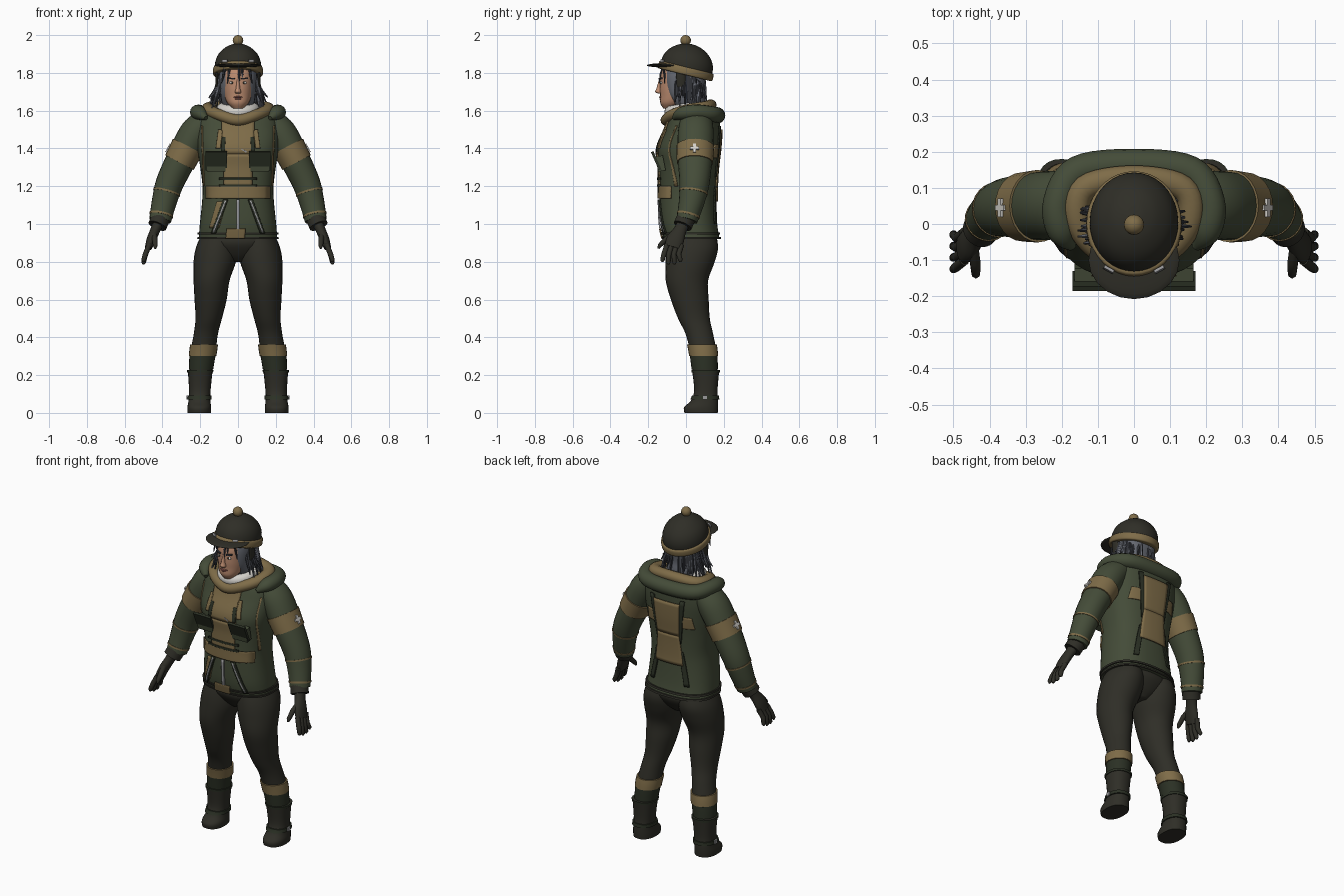
import bpy, bmesh, math, random
from mathutils import Vector, Euler

random.seed(4)
if "Cube" in bpy.data.objects:
    bpy.data.objects.remove(bpy.data.objects["Cube"], do_unlink=True)


def material(name, r, g, b):
    m = bpy.data.materials.new(name)
    m.use_nodes = True
    m.diffuse_color = (r, g, b, 1)
    m.node_tree.nodes["Principled BSDF"].inputs["Base Color"].default_value = (r, g, b, 1)
    return m


GREEN = material("olive cloth", .058, .072, .04)
TAN = material("tan cloth", .21, .15, .065)
DARK = material("charcoal cloth", .028, .027, .02)
STRAP = material("dark green webbing", .024, .03, .018)
SKIN = material("skin", .5, .26, .16)
HAIR = material("grey hair", .13, .14, .165)
LOCK = material("dark hair", .04, .043, .053)
FUR = material("white fur", .66, .64, .6)
METAL = material("silver", .32, .32, .33)
LIP = material("lips", .3, .11, .09)
parts = []


def finish(name, bm, mat):
    bmesh.ops.recalc_face_normals(bm, faces=bm.faces)
    me = bpy.data.meshes.new(name)
    bm.to_mesh(me)
    bm.free()
    me.materials.append(mat)
    ob = bpy.data.objects.new(name, me)
    bpy.context.collection.objects.link(ob)
    parts.append(ob)
    return ob


def smooth_path(st, steps=5, closed=False):
    """Catmull-Rom through stations (z, x, y, rx, ry)."""
    n, out = len(st), []
    pick = (lambda i: st[i % n]) if closed else (lambda i: st[max(0, min(n - 1, i))])
    for i in range(n if closed else n - 1):
        a, b, c, d = (pick(i + k) for k in (-1, 0, 1, 2))
        for s in range(steps):
            t = s / steps
            out.append(tuple(q + .5 * t * (r - p + t * (2 * p - 5 * q + 4 * r - w + t * (3 * (q - r) + w - p)))
                             for p, q, r, w in zip(a, b, c, d)))
    return out if closed else out + [st[-1]]


def at(st, z):
    """Station at height z on a path that runs in z."""
    for a, b in zip(st, st[1:]):
        if min(a[0], b[0]) <= z <= max(a[0], b[0]):
            t = (z - a[0]) / ((b[0] - a[0]) or 1)
            return tuple(p + t * (q - p) for p, q in zip(a, b))
    return st[0] if abs(z - st[0][0]) < abs(z - st[-1][0]) else st[-1]


def loft(name, st, mat, sx=1, ref=None, p=2, n=24, closed=False):
    """Skin rings over stations; level rings, or square to the path when ref is given."""
    bm, rings = bmesh.new(), []
    pos = [Vector((s[1], s[2], s[0])) for s in st]
    for i, s in enumerate(st):
        u, v = Vector((1, 0, 0)), Vector((0, 1, 0))
        if ref:
            t = pos[(i + 1) % len(st)] - pos[i - 1] if closed else pos[min(i + 1, len(st) - 1)] - pos[max(i - 1, 0)]
            u = t.cross(Vector(ref)).normalized()
            v = u.cross(t).normalized()
        ring = []
        for k in range(n):
            c, w = math.cos(k * math.tau / n), math.sin(k * math.tau / n)
            q = pos[i] + u * s[3] * math.copysign(abs(c) ** (2 / p), c) + v * s[4] * math.copysign(abs(w) ** (2 / p), w)
            ring.append(bm.verts.new((q.x * sx, q.y, q.z)))
        rings.append(ring)
    for a, b in list(zip(rings, rings[1:])) + ([(rings[-1], rings[0])] if closed else []):
        for k in range(n):
            bm.faces.new((a[k], a[(k + 1) % n], b[(k + 1) % n], b[k]))
    if not closed:
        bm.faces.new(rings[0])
        bm.faces.new(rings[-1])
    return finish(name, bm, mat)


def band(name, st, z0, z1, grow, mat, **kw):
    cut = [at(st, z0 + (z1 - z0) * i / 4) for i in range(5)]
    return loft(name, [(*s[:3], s[3] + grow, s[4] + grow) for s in cut], mat, **kw)


def ball(name, loc, size, mat, rot=(0, 0, 0)):
    bm = bmesh.new()
    bmesh.ops.create_uvsphere(bm, u_segments=20, v_segments=12, radius=1)
    return place(name, bm, loc, size, mat, rot)


def box(name, loc, size, mat, rot=(0, 0, 0)):
    bm = bmesh.new()
    bmesh.ops.create_cube(bm, size=1)
    return place(name, bm, loc, size, mat, rot)


def place(name, bm, loc, size, mat, rot):
    e = Euler(rot).to_matrix()
    for v in bm.verts:
        v.co = e @ Vector([a * b for a, b in zip(v.co, size)]) + Vector(loc)
    return finish(name, bm, mat)


# Jacket body
torso = smooth_path([(.92, 0, .03, .208, .148), (1, 0, .015, .202, .15), (1.12, 0, .008, .19, .148),
                     (1.2, 0, .008, .188, .148), (1.3, 0, .01, .2, .152), (1.4, 0, .012, .215, .162),
                     (1.5, 0, .035, .22, .145), (1.57, 0, .045, .2, .13), (1.61, 0, .04, .13, .1)])
P = 2.5
loft("jacket_body", torso, GREEN, p=P, n=40)
for z in (.925, .95):
    band("jacket_hem", torso, z - .006, z + .006, .008, DARK, p=P, n=40)


def patch(name, quad, mat, side=-1, lift=.003, n=10):
    """Thin cloth plate laid on the jacket; quad is four (x, z) corners."""
    bm, grid = bmesh.new(), []
    a, b, c, d = map(Vector, quad)
    for i in range(n + 1):
        row = []
        for j in range(n + 1):
            q = a.lerp(b, j / n).lerp(d.lerp(c, j / n), i / n)
            s = at(torso, q.y)
            y = s[2] + side * s[4] * max(0, 1 - abs(q.x / s[3]) ** P) ** (1 / P)
            row.append(bm.verts.new((q.x, y + side * lift, q.y)))
        grid.append(row)
    for r, s in zip(grid, grid[1:]):
        for j in range(n):
            bm.faces.new((r[j], r[j + 1], s[j + 1], s[j]))
    ob = finish(name, bm, mat)
    mod = ob.modifiers.new("thickness", 'SOLIDIFY')
    mod.thickness, mod.offset = .008, 0
    return ob


def strip(name, x0, z0, x1, z1, w, mat, side=-1, lift=.006):
    return patch(name, [(x0 - w, z0), (x0 + w, z0), (x1 + w, z1), (x1 - w, z1)], mat, side, lift)


# Jacket front
strip("chest_panel", 0, 1.56, 0, 1.37, .088, TAN)
strip("belly_panel", 0, 1.37, 0, 1.2, .075, TAN)
patch("belt", [(-.17, 1.2), (.17, 1.2), (.17, 1.135), (-.17, 1.135)], TAN, lift=.006)
for z in (1.21, 1.245):
    patch("belt_cord", [(-.1, z), (.1, z), (.1, z - .012), (-.1, z - .012)], STRAP, lift=.009)
strip("zip", 0, 1.13, 0, .96, .008, METAL)
strip("front_tab", -.01, .975, -.015, .925, .05, TAN, lift=.008)
strip("front_left_rag", -.085, 1.12, -.125, .98, .025, TAN, lift=.002)
for s in (-1, 1):
    strip("lapel_edge", s * .092, 1.5, s * .105, 1.4, .012, TAN)
    strip("lapel_strap", s * .075, 1.46, s * .08, 1.38, .01, STRAP, lift=.008)
    strip("skirt_strap", s * .065, 1.13, s * .13, .95, .013, STRAP)
    strip("skirt_strap_edge", s * .065, 1.125, s * .13, .955, .004, METAL, lift=.009)
    strip("shoulder_seam", s * .19, 1.52, s * .18, 1.2, .003, TAN, lift=.001)
    box("pocket_flap", (s * .115, -.158, 1.335), (.112, .014, .105), STRAP, (.42, 0, 0))
    box("pocket_bag", (s * .115, -.135, 1.32), (.1, .04, .08), GREEN, (.2, 0, 0))
box("chest_mark", (.03, -.156, 1.385), (.03, .008, .016), METAL, (.2, .4, 0))

# Jacket back
patch("back_panel", [(-.085, 1.5), (.085, 1.5), (.07, 1.3), (-.07, 1.3)], TAN, 1, .01)
patch("back_panel_lower", [(-.07, 1.3), (.07, 1.3), (.09, 1.12), (-.09, 1.12)], TAN, 1, .01)
for s in (-1, 1):
    strip("back_strap_upper", s * .1, 1.52, s * .065, 1.25, .013, STRAP, 1)
    strip("back_strap_lower", s * .075, 1.2, s * .115, 1, .014, STRAP, 1, .008)
    strip("back_rag", s * .11, 1.42, s * .12, 1.35, .035, TAN, 1, .002)

# Hood and collar: half path mirrored to make the rolls symmetric
roll = [(1.55, 0, -.105, .03, .03), (1.578, .1, -.07, .032, .03), (1.605, .155, .01, .035, .03),
        (1.62, .135, .1, .035, .03), (1.63, 0, .13, .032, .03)]
roll += [(s[0], -s[1], *s[2:]) for s in roll[-2:0:-1]]
loft("collar_roll", smooth_path(roll, 6, True), TAN, ref=(0, 0, 1), n=14, closed=True)
half = [(1.56, .17, -.065, .012, .012), (1.585, .2, -.02, .04, .036), (1.592, .21, .06, .042, .04),
        (1.58, .155, .145, .044, .042), (1.575, 0, .163, .045, .044)]
hood = half + [(s[0], -s[1], *s[2:]) for s in half[-2::-1]]
loft("hood_roll", smooth_path(hood, 6), GREEN, ref=(0, 0, 1), n=16)
ball("hood_lining", (0, .035, 1.6), (.15, .095, .022), TAN)
fur = [(1.605 + .012 * math.sin(a), .085 * math.cos(a), .085 * math.sin(a), .03, .034)
       for a in [i * math.tau / 28 for i in range(28)]]
loft("fur_collar", fur, FUR, ref=(0, 0, 1), n=12, closed=True)

# Arms, gloves and legs
arm = smooth_path([(1.545, .165, .055, .07, .085), (1.48, .225, .052, .085, .095), (1.36, .292, .048, .08, .092),
                   (1.22, .36, .045, .074, .08), (1.12, .39, .03, .066, .068), (1.02, .412, .005, .058, .056)])
leg = smooth_path([(.96, .1, .035, .085, .115), (.88, .113, .035, .108, .135), (.8, .123, .022, .112, .13),
                   (.7, .14, .005, .095, .112), (.6, .145, .02, .085, .1), (.5, .155, .042, .07, .084),
                   (.42, .17, .07, .064, .073), (.33, .184, .09, .066, .07), (.22, .197, .1, .06, .065),
                   (.12, .2, .105, .054, .056)])
foot = smooth_path([(0, .205, .08, .062, .088), (.03, .205, .08, .063, .09), (.065, .204, .098, .058, .072),
                    (.12, .202, .105, .057, .062), (.228, .2, .104, .066, .072)])
Y = (0, 1, 0)
for s in (-1, 1):
    loft("sleeve", arm, GREEN, s, Y)
    band("arm_band", arm, 1.41, 1.325, .006, TAN, sx=s, ref=Y)
    band("elbow_seam", arm, 1.172, 1.163, .003, TAN, sx=s, ref=Y)
    band("cuff_seam", arm, 1.052, 1.042, .003, TAN, sx=s, ref=Y)
    for size in ((.008, .05, .016), (.008, .016, .05)):
        box("arm_cross", (s * .37, .045, 1.402), size, FUR, (0, -s * .5, 0))
    loft("glove_cuff", [(1.03, .41, 0, .05, .05), (.99, .427, -.018, .05, .05)], DARK, s, Y)
    loft("palm", smooth_path([(1.01, .42, -.01, .03, .036), (.97, .437, -.03, .026, .034),
                              (.92, .458, -.055, .025, .046), (.875, .474, -.07, .019, .044)]), DARK, s, Y, n=16)
    for i in range(4):
        y, tip = -.105 + .026 * i, .79 + .012 * abs(i - 1.5)
        loft("finger", [(.89, .47, y + .004, .014, .014), (.84, .49, y - .012, .014, .014),
                        (tip, .5, y - .02 + .006 * i, .012, .012), (tip - .01, .5, y - .02 + .006 * i, .005, .005)],
             DARK, s, Y, n=10)
    loft("thumb", [(.95, .445, -.06, .014, .016), (.92, .44, -.105, .015, .015), (.885, .438, -.14, .012, .012),
                   (.87, .438, -.146, .005, .005)], DARK, s, Y, n=10)
    loft("trouser_leg", leg, DARK, s)
    band("knee_band", leg, .362, .302, .008, TAN, sx=s)
    band("gaiter", leg, .3, .23, .004, STRAP, sx=s)
    loft("boot", foot, DARK, s, p=2.3)
    band("boot_rim", foot, .214, .228, .004, STRAP, sx=s, p=2.3)
    band("ankle_strap", foot, .072, .092, .007, STRAP, sx=s, p=2.3)
    box("ankle_buckle", (s * .269, .1, .082), (.008, .022, .022), METAL)
loft("hips", smooth_path([(.96, 0, .03, .18, .125), (.9, 0, .03, .2, .135), (.84, 0, .03, .14, .1),
                          (.8, 0, .03, .04, .06)]), DARK)

# Head and face
loft("head", smooth_path([(1.612, 0, -.09, .028, .03), (1.64, 0, -.07, .056, .066), (1.68, 0, -.045, .073, .092),
                          (1.73, 0, -.03, .082, .11), (1.8, 0, -.02, .088, .114), (1.87, 0, -.01, .07, .09)]), SKIN, p=2.2)
loft("neck", [(1.52, 0, 0, .06, .06), (1.67, 0, -.01, .055, .06)], SKIN)
loft("nose", smooth_path([(1.69, 0, -.135, .012, .012), (1.7, 0, -.143, .017, .02), (1.72, 0, -.14, .011, .016),
                          (1.765, 0, -.135, .006, .008)]), SKIN, n=12)
ball("upper_lip", (0, -.134, 1.672), (.024, .009, .005), LIP)
ball("lower_lip", (0, -.131, 1.663), (.02, .009, .006), LIP)
for s in (-1, 1):
    ball("eye", (s * .032, -.13, 1.748), (.014, .007, .007), FUR, (0, 0, -s * .3))
    ball("iris", (s * .031, -.135, 1.748), (.006, .004, .006), DARK)
    box("eyebrow", (s * .034, -.134, 1.77), (.034, .012, .007), LOCK, (0, -s * .1, s * .3))

# Hair
loft("hair_mass", smooth_path([(1.6, 0, .03, .075, .065), (1.65, 0, .012, .088, .088), (1.7, 0, -.005, .094, .1),
                               (1.78, 0, -.005, .1, .11), (1.85, 0, -.005, .09, .1)]), HAIR, p=3)
for i in range(64):
    a = random.uniform(-.55, math.pi + .55)
    c, w = math.cos(a), math.sin(a)
    out, drop = random.uniform(.115, .135) + .035 * random.random() * abs(c), random.uniform(1.6, 1.68)
    loft("hair_lock", smooth_path([(1.79, .097 * c, .095 * w, .008, .008),
                                   (1.72, .115 * c, .1 * w, .01, .009),
                                   (drop, out * c, .112 * w, .003, .003)], 3), random.choice((HAIR, LOCK, LOCK)),
         ref=(-w, c, .1), n=6)
for x in (-.07, -.045, .005, .02, .06):
    loft("fringe_lock", [(1.835, x, -.12, .007, .007), (1.79, x * 1.1, -.138 + abs(x) * .4, .007, .006),
                         (1.745, x * 1.25, -.143 + abs(x) * .5, .002, .002)], LOCK, ref=Y, n=6)

# Hat, tipped back
TILT = (-.24, 0, 0)


def tip(ob):
    ob.location, ob.rotation_euler = (0, 0, 1.815), TILT
    return ob


tip(loft("hat_crown", smooth_path([(-.02, 0, 0, .122, .138), (.04, 0, 0, .121, .137), (.085, 0, 0, .103, .116),
                                   (.12, 0, 0, .066, .075), (.137, 0, 0, .028, .031), (.14, 0, 0, .004, .004)]), DARK, n=36))
tip(loft("hat_band", smooth_path([(-.026, 0, 0, .124, .14), (-.02, 0, 0, .132, .149), (.01, 0, 0, .131, .148),
                                  (.016, 0, 0, .122, .138)], 3), TAN, n=36))
ball("hat_visor", (0, -.1, 1.84), (.126, .108, .012), DARK)
ball("hat_bobble", (0, -.002, 1.972), (.028, .028, .028), TAN)
for s in (-1, 1):
    box("hat_clip", (s * .07, -.126, 1.862), (.03, .008, .014), METAL, (-.3, 0, s * .5))
    loft("ear_strap", [(1.81, .112, -.03, .008, .025), (1.74, .112, -.025, .008, .024), (1.68, .1, -.03, .005, .01)],
         DARK, s, n=12)

bpy.ops.object.select_all(action='DESELECT')
for ob in parts:
    ob.select_set(True)
bpy.context.view_layer.objects.active = parts[0]
bpy.ops.object.shade_smooth_by_angle(angle=math.radians(45))
